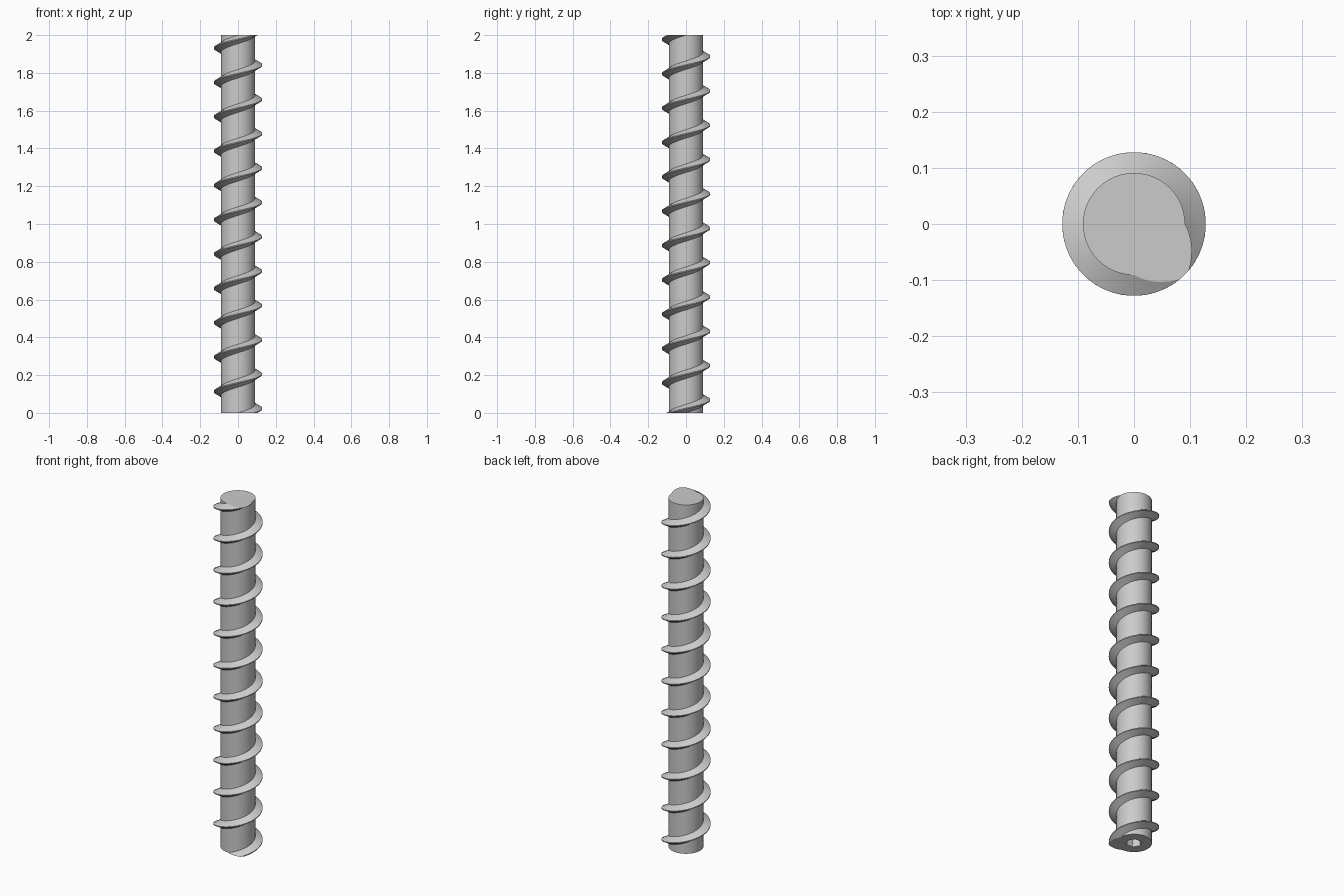
import bpy, bmesh
from math import pi, tau, cos, sin, radians

cube = bpy.data.objects.get("Cube")
if cube:
    bpy.data.objects.remove(cube, do_unlink=True)

HEIGHT, TURNS = 2.0, 11
CORE, CREST = 0.091, 0.128          # shaft and thread radii
STEPS = 48                          # slices per turn
SOCKET, DEPTH = 0.04, 0.12          # hexagonal drive socket

steel = bpy.data.materials.new("steel grey")
steel.use_nodes = True
grey = (0.6, 0.6, 0.6, 1)
steel.diffuse_color = grey
steel.node_tree.nodes["Principled BSDF"].inputs["Base Color"].default_value = grey

# Cross-section: round shaft over three quarters, tapered thread over the rest
section = [(radians(7.5 * i), CORE) for i in range(37)]
flat = radians(5)
half = pi / 4
for i in range(1, 6):
    t = i / 5
    section.append((1.5 * pi + t * (half - flat), CORE + t * (CREST - CORE)))
for i in range(5):
    t = i / 5
    section.append((1.75 * pi + flat + t * (half - flat), CREST + t * (CORE - CREST)))

# Sweep the section upward with a right-handed twist
bm = bmesh.new()
rings = []
for k in range(TURNS * STEPS + 1):
    twist, z = tau * k / STEPS, HEIGHT * k / (TURNS * STEPS)
    rings.append([bm.verts.new((r * cos(a + twist), r * sin(a + twist), z))
                  for a, r in section])
n = len(section)
for low, high in zip(rings, rings[1:]):
    for i in range(n):
        j = (i + 1) % n
        bm.faces.new((low[i], low[j], high[j], high[i]))
bm.faces.new(rings[-1])

# Socket walls and floor
def hexagon(z):
    return [bm.verts.new((SOCKET * cos(i * pi / 3), SOCKET * sin(i * pi / 3), z))
            for i in range(6)]

mouth, floor = hexagon(0), hexagon(DEPTH)
for i in range(6):
    j = (i + 1) % 6
    bm.faces.new((mouth[i], floor[i], floor[j], mouth[j]))
bm.faces.new(floor[::-1])

# Bottom end face around the socket
rim = [bm.edges.get((loop[i], loop[(i + 1) % len(loop)]))
       for loop in (rings[0], mouth) for i in range(len(loop))]
bmesh.ops.triangle_fill(bm, edges=rim, use_beauty=True, normal=(0, 0, -1))
bmesh.ops.recalc_face_normals(bm, faces=bm.faces)

mesh = bpy.data.meshes.new("threaded_rod")
bm.to_mesh(mesh)
bm.free()
mesh.materials.append(steel)
rod = bpy.data.objects.new("threaded_rod", mesh)
bpy.context.collection.objects.link(rod)

# Smooth flanks with crisp thread edges
bpy.ops.object.select_all(action='DESELECT')
rod.select_set(True)
bpy.context.view_layer.objects.active = rod
bpy.ops.object.shade_smooth_by_angle(angle=radians(20))
